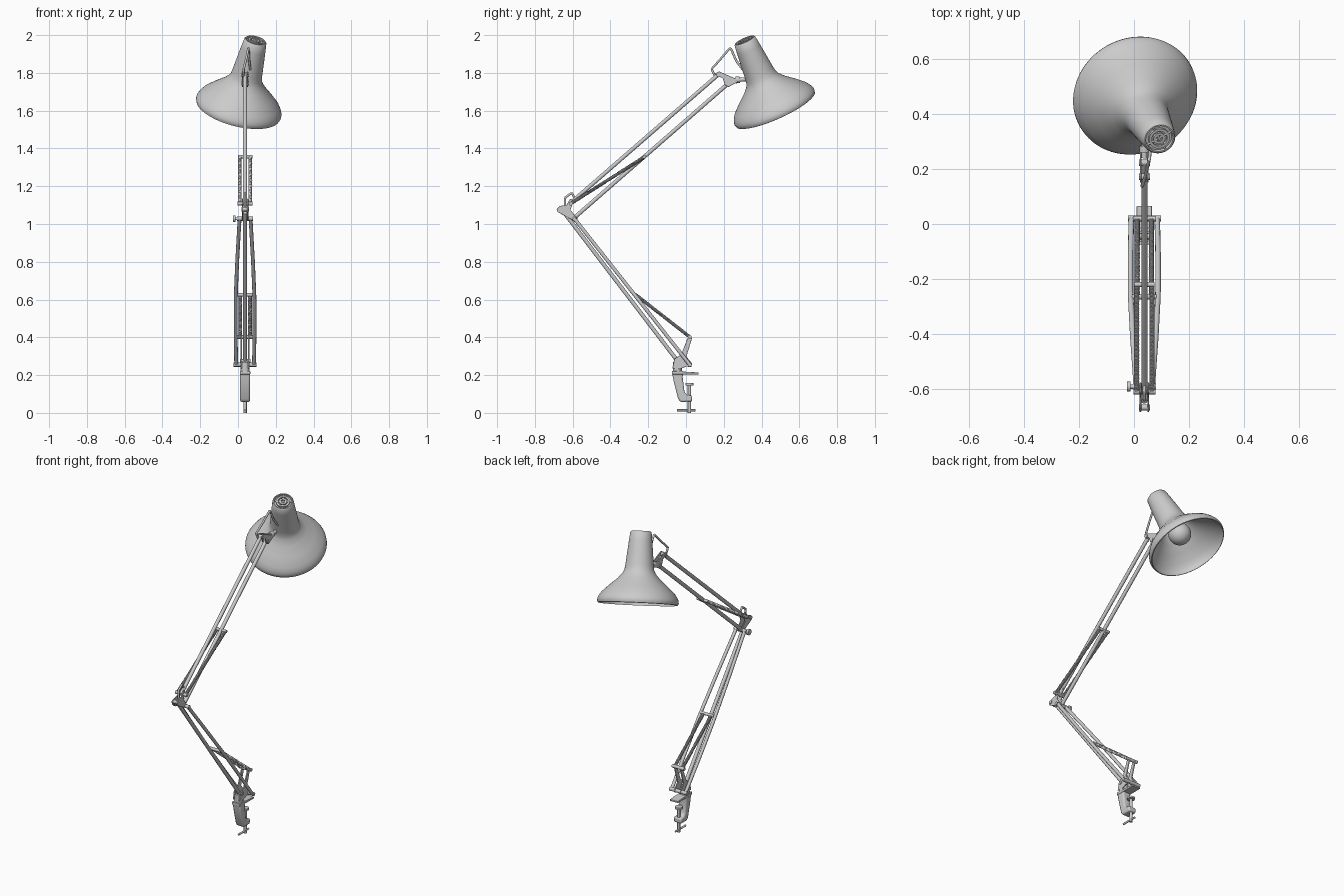
import bpy, bmesh, math
from mathutils import Vector

if "Cube" in bpy.data.objects:
    bpy.data.objects.remove(bpy.data.objects["Cube"])

XC = 0.0375  # the arm lies in this x plane
grey = bpy.data.materials.new("light grey metal")
grey.diffuse_color = (0.6, 0.6, 0.6, 1)
grey.use_nodes = True
grey.node_tree.nodes["Principled BSDF"].inputs["Base Color"].default_value = grey.diffuse_color


def add(name, mesh):
    ob = bpy.data.objects.new(name, mesh)
    bpy.context.collection.objects.link(ob)
    mesh.materials.clear()
    mesh.materials.append(grey)
    return ob


def tube(name, pts, r, smooth=False, sides=3):
    """Round rod along a path of (x, y, z) points."""
    cu = bpy.data.curves.new(name, 'CURVE')
    cu.dimensions = '3D'
    cu.bevel_depth = r
    cu.bevel_resolution = sides
    cu.use_fill_caps = True
    if smooth:
        sp = cu.splines.new('NURBS')
        sp.use_endpoint_u = True
        sp.order_u = 3
        sp.resolution_u = 6
    else:
        sp = cu.splines.new('POLY')
    sp.points.add(len(pts) - 1)
    for p, c in zip(sp.points, pts):
        p.co = (*c, 1)
    tmp = bpy.data.objects.new(name, cu)
    bpy.context.collection.objects.link(tmp)
    bpy.context.view_layer.update()
    mesh = bpy.data.meshes.new_from_object(
        tmp.evaluated_get(bpy.context.evaluated_depsgraph_get()))
    bpy.data.objects.remove(tmp)
    return add(name, mesh)


def bar(name, y, z, half, r):
    """Cross pin along x."""
    return tube(name, [(XC - half, y, z), (XC + half, y, z)], r, sides=4)


def plate(name, yz, x, thick, bevel=0.002):
    """Side profile in (y, z) extruded along x."""
    bm = bmesh.new()
    f = bm.faces.new([bm.verts.new((x - thick / 2, y, z)) for y, z in yz])
    ext = bmesh.ops.extrude_face_region(bm, geom=[f])
    bmesh.ops.translate(bm, vec=(thick, 0, 0),
                        verts=[v for v in ext['geom'] if isinstance(v, bmesh.types.BMVert)])
    bmesh.ops.recalc_face_normals(bm, faces=bm.faces)
    me = bpy.data.meshes.new(name)
    bm.to_mesh(me)
    bm.free()
    ob = add(name, me)
    m = ob.modifiers.new("soft_edges", 'BEVEL')
    m.width = bevel
    m.segments = 2
    return ob


def spring(name, a, b, r, wire, pitch):
    """Coil spring between two points."""
    a, b = Vector(a), Vector(b)
    q = (b - a).to_track_quat('Z', 'Y')
    length = (b - a).length
    n = int(length / pitch * 10)
    pts = [a + q @ Vector((r * math.cos(i * math.tau / 10), r * math.sin(i * math.tau / 10),
                           length * i / n)) for i in range(n + 1)]
    return tube(name, pts, wire, sides=1)


def lathe(name, profile, origin, axis, steps=64):
    """Turn a (distance along axis, radius) profile."""
    bm = bmesh.new()
    vs = [bm.verts.new((r, 0, t)) for t, r in profile]
    es = [bm.edges.new(p) for p in zip(vs, vs[1:])]
    bmesh.ops.spin(bm, geom=vs + es, cent=(0, 0, 0), axis=(0, 0, 1),
                   angle=math.tau, steps=steps)
    bmesh.ops.remove_doubles(bm, verts=bm.verts, dist=1e-5)
    bmesh.ops.recalc_face_normals(bm, faces=bm.faces)
    me = bpy.data.meshes.new(name)
    bm.to_mesh(me)
    bm.free()
    ob = add(name, me)
    ob.location = origin
    ob.rotation_mode = 'QUATERNION'
    ob.rotation_quaternion = Vector(axis).to_track_quat('Z', 'Y')
    return ob


# Desk clamp: jaw, body, screw and handle
plate("clamp_top_plate", [(-.075, .204), (.066, .204), (.066, .214), (-.075, .222)], XC, .055)
plate("clamp_body", [(-.075, .222), (-.012, .222), (-.018, .19), (-.008, .11), (.004, .095),
                     (.032, .092), (.032, .06), (-.03, .058), (-.042, .075), (-.066, .17)],
      XC, .052, .008)
tube("clamp_screw", [(XC, .018, 0), (XC, .018, .15)], .009, sides=4)
tube("clamp_screw_pad", [(XC, .018, .146), (XC, .018, .158)], .022, sides=5)
tube("clamp_handle", [(XC, -.048, .014), (XC, .05, .014)], .006)
tube("swivel_post", [(XC, -.045, .21), (XC, -.045, .27)], .024, sides=6)

# Base bracket: two cheeks with a spring lever
for s in (-1, 1):
    plate("base_bracket", [(-.072, .235), (-.03, .232), (.0, .245), (.028, .243), (.032, .262),
                           (.002, .298), (.032, .395), (.02, .41), (.008, .395), (-.025, .31),
                           (-.062, .285)], XC + s * .02, .007)
bar("base_front_pin", -.045, .275, .028, .011)
bar("base_rear_pin", .02, .255, .06, .011)
bar("lever_pin", .02, .402, .042, .01)

# Lower arm: centre rod and two bowed side rods
tube("lower_centre_rod", [(XC, -.045, .275), (XC, -.645, 1.06)], .011)
y0, z0, y1, z1 = .02, .255, -.592, 1.03
for s in (-1, 1):
    path = [(XC + s * w, y0 + (y1 - y0) * k, z0 + (z1 - z0) * k)
            for k, w in ((0, .047), (.2, .05), (.45, .05), (.7, .042), (1, .029))]
    tube("lower_side_rod", path, .010, smooth=True)
    spring("lower_spring", (XC + s * .026, .02, .402), (XC + s * .026, -.262, .622),
           .007, .003, .006)
bar("lower_spring_pin", -.265, .625, .045, .009)

# Elbow: cheeks, pins, tightening knob and cable loop
for s in (-1, 1):
    plate("elbow_bracket", [(-.685, 1.078), (-.668, 1.095), (-.632, 1.102), (-.612, 1.135),
                            (-.594, 1.12), (-.612, 1.075), (-.576, 1.03), (-.59, 1.014),
                            (-.645, 1.045), (-.68, 1.063)], XC + s * .014, .006)
bar("elbow_tip_pin", -.668, 1.078, .02, .011)
bar("elbow_lower_pin", -.592, 1.028, .042, .011)
bar("elbow_upper_pin", -.61, 1.108, .04, .010)
tube("elbow_knob", [(XC - .063, -.592, 1.028), (XC - .05, -.592, 1.028)], .018, sides=5)
tube("elbow_knob_stem", [(XC - .052, -.592, 1.028), (XC - .03, -.592, 1.028)], .008)
tube("elbow_cable", [(XC, -.64, 1.09), (XC, -.64, 1.14), (XC, -.605, 1.165),
                     (XC, -.585, 1.13), (XC, -.57, 1.13)], .006, smooth=True)

# Upper arm: parallel rods and springs
tube("upper_top_rod", [(XC, -.615, 1.108), (XC, .17, 1.79)], .011)
tube("upper_bottom_rod", [(XC, -.595, 1.03), (XC, .225, 1.745)], .011)
for s in (-1, 1):
    spring("upper_spring", (XC + s * .028, -.61, 1.108), (XC + s * .028, -.225, 1.352),
           .007, .003, .006)
bar("upper_spring_pin", -.22, 1.356, .038, .009)

# Head bracket and neck joint
for s in (-1, 1):
    plate("head_bracket", [(.15, 1.795), (.175, 1.808), (.25, 1.775), (.275, 1.768), (.275, 1.752),
                           (.255, 1.742), (.225, 1.725), (.205, 1.738), (.195, 1.77)],
          XC + s * .013, .006)
bar("head_top_pin", .172, 1.79, .02, .011)
bar("head_bottom_pin", .223, 1.745, .02, .011)
tube("neck_joint", [(XC, .24, 1.76), (XC + .002, .335, 1.768)], .011, sides=4)
tube("neck_joint_collar", [(XC, .262, 1.762), (XC, .285, 1.764)], .018, sides=5)
tube("head_cable", [(XC - .005, .16, 1.77), (XC - .008, .135, 1.82), (XC + .005, .18, 1.87),
                    (XC + .018, .235, 1.935), (XC + .022, .268, 1.86), (XC + .03, .315, 1.80)],
     .006, smooth=True)

# Shade: thin-walled bell with a ringed vent cap
CAP = Vector((.093, .31, 1.973))
AXIS = Vector((-.224, .397, -.89)).normalized()
outer = [(.003, .057), (.006, .06), (.05, .0655), (.12, .073), (.19, .080), (.218, .084),
         (.24, .094), (.27, .12), (.31, .166), (.35, .208), (.372, .223), (.388, .23),
         (.40, .231), (.412, .227)]
inner = [(t + .004, r - .007) for t, r in reversed(outer[2:-1])]
lathe("lamp_shade", [(0, .055)] + outer + [(.414, .222)] + inner +
      [(.02, .055), (.014, .048), (0, .05), (0, .055)], CAP, AXIS, 80)
lathe("vent_floor", [(.012, 0), (.012, .054), (.02, .054), (.02, 0)], CAP, AXIS)
for r in (.017, .034):
    lathe("vent_ring", [(.013, r - .005), (.001, r - .005), (.001, r + .005),
                        (.013, r + .005), (.013, r - .005)], CAP, AXIS, 40)
lathe("vent_hub", [(.003, 0), (.003, .006), (.013, .006)], CAP, AXIS, 24)
q = AXIS.to_track_quat('Z', 'Y')
for k in range(4):
    d = q @ Vector((math.cos(k * math.pi / 2), math.sin(k * math.pi / 2), 0))
    c = CAP + AXIS * .007
    tube("vent_spoke", [c + d * .004, c + d * .052], .004)

# Bulb with its socket
lathe("bulb_socket", [(.02, 0), (.02, .032), (.19, .032), (.19, 0)], CAP, AXIS, 32)
ball = [(.305 - .065 * math.cos(a), .065 * math.sin(a))
        for a in [.5 + i * (math.pi - .5) / 14 for i in range(15)]]
lathe("bulb", [(.185, 0), (.185, .026), (.215, .027)] + ball, CAP, AXIS, 40)

# Smooth shading with sharp edges kept
for ob in bpy.context.scene.objects:
    ob.select_set(True)
    bpy.context.view_layer.objects.active = ob
bpy.ops.object.shade_smooth_by_angle(angle=math.radians(40))
